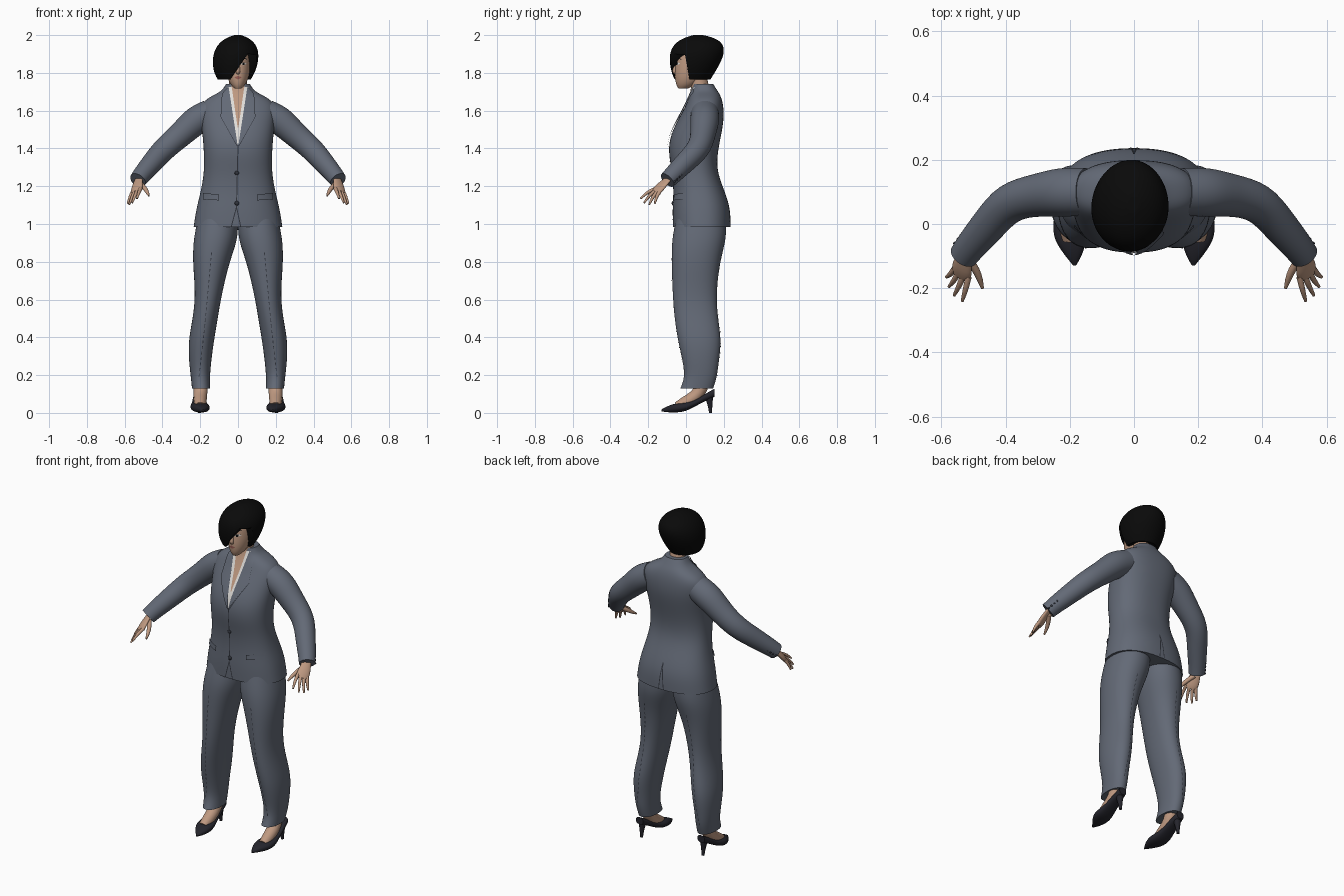
import bpy, bmesh, math
from mathutils import Vector
from mathutils.bvhtree import BVHTree

if "Cube" in bpy.data.objects:
    bpy.data.objects.remove(bpy.data.objects["Cube"])


def material(name, r, g, b):
    m = bpy.data.materials.new(name)
    m.use_nodes = True
    m.diffuse_color = (r, g, b, 1)
    shader = m.node_tree.nodes["Principled BSDF"]
    shader.inputs["Base Color"].default_value = (r, g, b, 1)
    shader.inputs["Roughness"].default_value = 0.8
    return m


SUIT = material("slate suit", 0.125, 0.143, 0.182)
SEAM = material("dark seam", 0.03, 0.034, 0.045)
SKIN = material("skin", 0.52, 0.32, 0.22)
HAIR = material("black hair", 0.003, 0.003, 0.003)
SHIRT = material("white shirt", 0.75, 0.73, 0.7)
SHOE = material("dark shoe", 0.018, 0.018, 0.025)
LIPS = material("lips", 0.32, 0.11, 0.09)


def finish(name, bm, mat, subdivide=0):
    """Turn a bmesh into a smooth-shaded object."""
    mesh = bpy.data.meshes.new(name)
    bm.to_mesh(mesh)
    bm.free()
    mesh.materials.append(mat)
    ob = bpy.data.objects.new(name, mesh)
    bpy.context.collection.objects.link(ob)
    bpy.ops.object.select_all(action="DESELECT")
    ob.select_set(True)
    bpy.context.view_layer.objects.active = ob
    if subdivide:
        ob.modifiers.new("smooth", "SUBSURF").levels = subdivide
        bpy.ops.object.modifier_apply(modifier="smooth")
    bpy.ops.object.shade_smooth_by_angle(angle=math.radians(50))
    return ob


def loft(name, rings, mat, n=24, power=2.0, subdivide=2):
    """Skin elliptical rings, each given as centre and two half axes."""
    bm = bmesh.new()
    loops = []
    for c, u, v in rings:
        loop = []
        for i in range(n):
            a = math.tau * i / n
            cu, sv = [math.copysign(abs(t) ** (2 / power), t) for t in (math.cos(a), math.sin(a))]
            loop.append(bm.verts.new(c + u * cu + v * sv))
        loops.append(loop)
    for a, b in zip(loops, loops[1:]):
        for i in range(n):
            bm.faces.new((a[i], a[i - 1], b[i - 1], b[i]))
    crease = bm.edges.layers.float.new("crease_edge")
    for cap in (bm.faces.new(loops[0]), bm.faces.new(loops[-1])):
        for e in cap.edges:
            e[crease] = 1
    bmesh.ops.recalc_face_normals(bm, faces=bm.faces)
    return finish(name, bm, mat, subdivide)


def slices(rows, s=1):
    """Level rings from rows of height, x range and y range."""
    return [(Vector((s * (x0 + x1) / 2, (y0 + y1) / 2, z)),
             Vector(((x1 - x0) / 2, 0, 0)), Vector((0, (y1 - y0) / 2, 0)))
            for z, x0, x1, y0, y1 in rows]


def tube(name, path, mat, s=1, wide=None, flat=1.0, n=16, subdivide=1):
    """Round or flattened tube through points with a radius each."""
    pts = [Vector((s * x, y, z)) for x, y, z, r in path]
    rings = []
    for i, p in enumerate(pts):
        t = (pts[min(i + 1, len(pts) - 1)] - pts[max(i - 1, 0)]).normalized()
        ref = Vector((s * wide[0], wide[1], wide[2])) if wide else Vector((0, 1, 0.3))
        u = (ref - t * ref.dot(t)).normalized()
        rings.append((p, u * path[i][3], t.cross(u) * path[i][3] * flat))
    return loft(name, rings, mat, n, 2.0, subdivide)


def surface(ob):
    return BVHTree.FromPolygons([v.co for v in ob.data.vertices],
                                [p.vertices[:] for p in ob.data.polygons])


def patch(name, corners, mat, tree, lift, s=1, back=False, n=8):
    """Thin plate: a quad in x and z laid onto the front or back of a surface."""
    d = -1 if back else 1
    a, b, c, e = [Vector((s * x, 0, z)) for x, z in corners]
    bm = bmesh.new()
    grid = []
    for i in range(n + 1):
        row = []
        for j in range(n + 1):
            p = a.lerp(b, i / n).lerp(e.lerp(c, i / n), j / n)
            hit = tree.ray_cast(p - Vector((0, d, 0)), Vector((0, d, 0)))[0]
            p = hit or tree.find_nearest(p)[0]
            row.append(bm.verts.new(p - Vector((0, d * lift, 0))))
        grid.append(row)
    for i in range(n):
        for j in range(n):
            bm.faces.new((grid[i][j], grid[i + 1][j], grid[i + 1][j + 1], grid[i][j + 1]))
    bm.normal_update()
    if sum(f.normal.y for f in bm.faces) * d > 0:
        bmesh.ops.reverse_faces(bm, faces=bm.faces)
    return finish(name, bm, mat)


def line(name, p, q, tree, s=1, back=False, w=0.0025, mat=SEAM):
    corners = [(p[0] - w, p[1]), (p[0] + w, p[1]), (q[0] + w, q[1]), (q[0] - w, q[1])]
    return patch(name, corners, mat, tree, 0.003, s, back, 6)


def ball(name, centre, size, mat):
    bm = bmesh.new()
    bmesh.ops.create_uvsphere(bm, u_segments=12, v_segments=8, radius=1)
    bmesh.ops.scale(bm, vec=size, verts=bm.verts)
    bmesh.ops.translate(bm, vec=centre, verts=bm.verts)
    return finish(name, bm, mat)


# Jacket body
profile = [(0.985, 0.236, -0.07, 0.237), (1.08, 0.222, -0.072, 0.236), (1.17, 0.198, -0.066, 0.207),
           (1.27, 0.18, -0.072, 0.166), (1.36, 0.18, -0.092, 0.165), (1.45, 0.186, -0.09, 0.182),
           (1.54, 0.196, -0.05, 0.2), (1.61, 0.204, -0.01, 0.2), (1.655, 0.18, 0.01, 0.192),
           (1.685, 0.125, 0.022, 0.18), (1.705, 0.085, 0.03, 0.167), (1.74, 0.064, 0.035, 0.145)]
jacket = loft("jacket", slices([(z, -x, x, f, b) for z, x, f, b in profile]), SUIT, 32, 2.35)
cloth = surface(jacket)

# Shirt, open neck and jacket front
patch("shirt", [(-0.055, 1.725), (0.055, 1.725), (0.003, 1.42), (-0.003, 1.42)], SHIRT, cloth, 0.003, n=16)
patch("chest", [(-0.034, 1.73), (0.034, 1.73), (0.002, 1.51), (-0.002, 1.51)], SKIN, cloth, 0.006, n=16)
line("front_closure", (0, 1.42), (-0.008, 1.09), cloth)
for i, z in enumerate((1.27, 1.11)):
    y = cloth.ray_cast(Vector((-0.006, -1, z)), Vector((0, 1, 0)))[0].y
    ball("jacket_button", (-0.006, y, z), (0.012, 0.007, 0.012), SEAM)
for foot in (-0.035, 0.014):
    line("front_opening", (-0.008, 1.09), (foot, 0.988), cloth)
for foot in (-0.016, 0.016):
    line("back_vent", (0, 1.14), (foot, 0.988), cloth, back=True)

# Head, neck and face
neck = tube("neck", [(0, 0.09, 1.62, 0.055), (0, 0.078, 1.7, 0.049), (0, 0.06, 1.8, 0.047)], SKIN)
skull = [(1.717, 0.018, -0.04, 0.01), (1.735, 0.038, -0.052, 0.05), (1.77, 0.055, -0.059, 0.09),
         (1.81, 0.064, -0.06, 0.12), (1.85, 0.067, -0.056, 0.14), (1.9, 0.066, -0.05, 0.15),
         (1.95, 0.045, -0.02, 0.13)]
head = loft("head", slices([(z, -x, x, f, b) for z, x, f, b in skull]), SKIN)
face = surface(head)
tube("nose", [(0, -0.045, 1.855, 0.007), (0, -0.06, 1.825, 0.01), (0, -0.062, 1.805, 0.014),
              (0, -0.052, 1.797, 0.008)], SKIN)
patch("mouth", [(-0.02, 1.776), (0, 1.785), (0.02, 1.776), (0, 1.765)], LIPS, face, 0.002)
for s in (1, -1):
    patch("eye_white", [(0.014, 1.847), (0.028, 1.857), (0.046, 1.849), (0.03, 1.84)], SHIRT, face, 0.002, s)
    patch("iris", [(0.024, 1.854), (0.035, 1.854), (0.035, 1.842), (0.024, 1.842)], HAIR, face, 0.004, s)
    line("upper_lash", (0.012, 1.849), (0.048, 1.853), face, s, w=0.004, mat=HAIR)
    patch("eyebrow", [(0.012, 1.872), (0.035, 1.88), (0.052, 1.87), (0.035, 1.874)], HAIR, face, 0.003, s)

# Bobbed hair with a slanted fringe cut away from the face
bob = [(1.765, -0.108, 0.068, -0.062, 0.13), (1.80, -0.128, 0.09, -0.077, 0.152),
       (1.86, -0.137, 0.109, -0.089, 0.188), (1.92, -0.127, 0.11, -0.085, 0.207),
       (1.965, -0.095, 0.085, -0.052, 0.19), (1.99, -0.052, 0.046, 0, 0.137), (2.0, -0.02, 0.016, 0.04, 0.09)]
hair = loft("hair", slices(bob), HAIR, 28)
bm = bmesh.new()
outline = [(-0.065, 1.7), (-0.055, 1.745), (0.052, 1.9), (0.2, 1.885), (0.2, 1.7)]
front = bm.faces.new([bm.verts.new((x, -0.3, z)) for x, z in outline])
moved = bmesh.ops.extrude_face_region(bm, geom=[front])["geom"]
for v in [g for g in moved if isinstance(g, bmesh.types.BMVert)]:
    v.co.y = 0.025 if v.co.z < 1.8 else -0.005
bmesh.ops.recalc_face_normals(bm, faces=bm.faces)
cutter = finish("fringe_cutter", bm, HAIR)
cutter.hide_render = True
bpy.context.view_layer.objects.active = hair
cut = hair.modifiers.new("fringe", "BOOLEAN")
cut.operation, cut.object, cut.solver = "DIFFERENCE", cutter, "EXACT"
bpy.ops.object.modifier_apply(modifier="fringe")
bpy.data.objects.remove(cutter)

leg = [(1.04, 0, 0.212, -0.05, 0.21), (0.95, -0.002, 0.23, -0.07, 0.216), (0.88, 0.014, 0.239, -0.077, 0.203),
       (0.78, 0.05, 0.239, -0.077, 0.177), (0.62, 0.087, 0.225, -0.071, 0.16), (0.5, 0.107, 0.24, -0.062, 0.17),
       (0.38, 0.127, 0.264, -0.043, 0.189), (0.27, 0.142, 0.26, -0.017, 0.174),
       (0.19, 0.149, 0.25, -0.006, 0.165), (0.13, 0.147, 0.244, -0.03, 0.145)]
arm = [(0.15, 0.1, 1.585, 0.075), (0.225, 0.1, 1.55, 0.079), (0.3, 0.09, 1.475, 0.067), (0.39, 0.073, 1.4, 0.063),
       (0.45, 0, 1.33, 0.057), (0.51, -0.07, 1.26, 0.049), (0.53, -0.098, 1.232, 0.046)]
shoe = [(-0.13, 0.185, 0.004, 0.008, 0.018), (-0.1, 0.188, 0.026, 0.003, 0.036), (-0.05, 0.198, 0.052, 0.001, 0.053),
        (0, 0.204, 0.05, 0.008, 0.055), (0.05, 0.205, 0.038, 0.035, 0.07), (0.1, 0.205, 0.034, 0.062, 0.1),
        (0.15, 0.205, 0.024, 0.085, 0.128)]
crease = [Vector((0.14, 0.85)), Vector((0.178, 0.44)), Vector((0.208, 0.18))]
finger_tips = [(0.535, -0.24, 1.135), (0.56, -0.222, 1.112), (0.576, -0.195, 1.102), (0.584, -0.165, 1.108)]
across = Vector((0.8, 0.47, -0.32))
knuckles = Vector((0.537, -0.152, 1.178))

for s, side in ((1, "left"), (-1, "right")):
    # Lapel and pocket flap
    patch(side + "_lapel", [(0.05, 1.728), (0.085, 1.69), (0.092, 1.57), (0.001, 1.41)], SUIT, cloth, 0.009, s, n=12)
    line(side + "_lapel_edge", (0.092, 1.57), (0.003, 1.41), cloth, s, w=0.002)
    patch(side + "_pocket_flap", [(0.1, 1.155), (0.185, 1.165), (0.185, 1.13), (0.1, 1.125)], SUIT, cloth, 0.009, s)
    line(side + "_pocket_shadow", (0.112, 1.126), (0.18, 1.129), cloth, s, w=0.004)

    # Trouser leg with stitched crease
    trouser = loft(side + "_trouser_leg", slices(leg, s), SUIT, 24, 2.15)
    trouser_tree = surface(trouser)
    for a, b in zip(crease, crease[1:]):
        count = round((b - a).length / 0.03)
        for k in range(count):
            p, q = a.lerp(b, k / count), a.lerp(b, (k + 0.55) / count)
            for back in (False, True):
                line(side + "_crease_stitch", p, q, trouser_tree, s, back, 0.002)

    # Foot, shoe and stiletto heel
    tube(side + "_foot", [(0.2, -0.045, 0.032, 0.028), (0.2, 0, 0.055, 0.035), (0.2, 0.05, 0.085, 0.036),
                          (0.197, 0.085, 0.13, 0.038), (0.197, 0.085, 0.2, 0.04)], SKIN, s, wide=(1, 0, 0))
    loft(side + "_shoe", [(Vector((s * x, y, (lo + hi) / 2)), Vector((w, 0, 0)), Vector((0, 0, (hi - lo) / 2)))
                          for y, x, w, lo, hi in shoe], SHOE, 20, 2.4)
    tube(side + "_heel", [(0.205, 0.12, 0.095, 0.026), (0.205, 0.127, 0.05, 0.013), (0.205, 0.13, 0, 0.008)], SHOE, s)

    # Sleeve and cuff buttons
    tube(side + "_sleeve", arm, SUIT, s, n=20, subdivide=2)
    for k in range(4):
        p = Vector((0.497, -0.055, 1.275)).lerp(Vector((0.526, -0.092, 1.238)), k / 3) + Vector((0.68, 0.68, -0.29)) * 0.046
        ball(side + "_cuff_button", (s * p.x, p.y, p.z), (0.006, 0.006, 0.006), SEAM)

    # Hand
    tube(side + "_palm", [(0.522, -0.085, 1.25, 0.026), (0.53, -0.11, 1.222, 0.028), (0.535, -0.135, 1.197, 0.037),
                          (*knuckles, 0.036), (0.539, -0.162, 1.168, 0.03)], SKIN, s, across, 0.42)
    for k, tip in enumerate(finger_tips):
        base = knuckles + across * (k * 0.018 - 0.027)
        mid = base.lerp(Vector(tip), 0.5) + Vector((0, -0.005, 0.006))
        tube(side + "_finger", [(*base, 0.0105), (*mid, 0.0095), (*tip, 0.005)], SKIN, s, across, n=10)
    tube(side + "_thumb", [(0.518, -0.105, 1.215, 0.014), (0.49, -0.145, 1.186, 0.013), (0.479, -0.175, 1.166, 0.01),
                           (0.472, -0.2, 1.15, 0.005)], SKIN, s, across, n=10)
